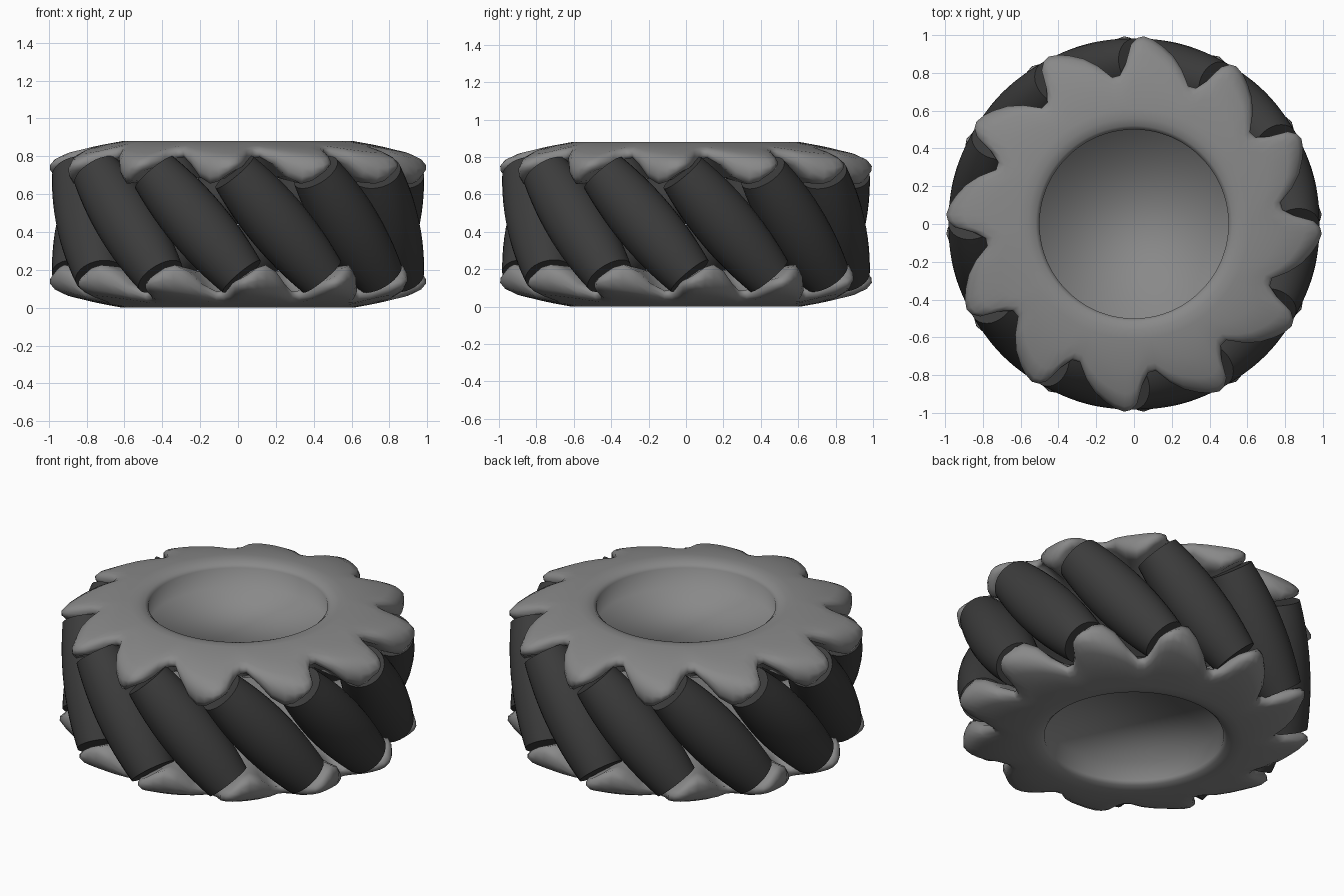
import bpy, bmesh
from math import sin, cos, pi, radians, sqrt
from mathutils import Matrix

if "Cube" in bpy.data.objects:
    bpy.data.objects.remove(bpy.data.objects["Cube"])

N = 12           # rollers and teeth
H = 0.88         # overall height


def material(name, v):
    m = bpy.data.materials.new(name)
    m.diffuse_color = (v, v, v, 1)
    m.use_nodes = True
    m.node_tree.nodes["Principled BSDF"].inputs["Base Color"].default_value = m.diffuse_color
    return m


def finish(name, bm, mat):
    bmesh.ops.recalc_face_normals(bm, faces=bm.faces)
    me = bpy.data.meshes.new(name)
    bm.to_mesh(me)
    bm.free()
    me.materials.append(mat)
    ob = bpy.data.objects.new(name, me)
    bpy.context.collection.objects.link(ob)
    for p in me.polygons:
        p.use_smooth = True
    return ob


def skin(bm, rings):
    # bridges closed vertex rings and caps both ends
    n = len(rings[0])
    for a, b in zip(rings, rings[1:]):
        for i in range(n):
            j = (i + 1) % n
            bm.faces.new((a[i], a[j], b[j], b[i]))
    bm.faces.new(rings[0])
    bm.faces.new(rings[-1])


plate_mat = material("plate_grey", 0.25)
roller_mat = material("roller_dark", 0.045)

# one saw tooth: angle past the tip, outer radius, underside height
TOOTH = [(0, .985, .725), (2, .95, .74), (4, .85, .765), (6.5, .79, .79), (9.5, .785, .795),
         (14, .86, .755), (18, .915, .69), (22, .955, .655), (25, .98, .67), (28, .995, .705)]


def top_z(r):
    return H - 0.085 * (max(0, r - 0.6) / 0.38) ** 1.25


def toothed_plate(name, flip):
    bm = bmesh.new()
    columns = []
    for k in range(N):
        for off, R, zu in TOOTH:
            a = radians(89 + 30 * k + off)
            zt = top_z(R)

            def mix(f):
                return 0.62 + (R - 0.62) * f
            # recess floor, wall, rim, crown, rounded edge, underside
            prof = [(.50, .73), (.50, .85), (.52, .868), (.56, .878), (.61, H),
                    (mix(.4), top_z(mix(.4))), (mix(.75), top_z(mix(.75))),
                    (mix(.93), zt + (zu - zt) * .08), (R, zt + (zu - zt) * .45),
                    (R - .002, zt + (zu - zt) * .75), (mix(.93), zu),
                    (mix(.7), zu + .005), (mix(.3), .5 * zu + .345), (.60, .685)]
            columns.append([bm.verts.new((r * cos(a), r * sin(a), z)) for r, z in prof])
    skin(bm, [list(ring) for ring in zip(*columns)])
    if flip:   # lower plate is the upper one turned over
        bm.transform(Matrix.Translation((0, 0, H)) @ Matrix.Rotation(pi, 4, 'Y'))
    return finish(name, bm, plate_mat)


toothed_plate("upper_toothed_plate", False)
toothed_plate("lower_toothed_plate", True)

# barrel rollers, tilted so their outsides lie on one cylinder
TILT, AXIS_R, OUTER_R, HALF = radians(41), 0.82, 0.985, 0.365
for k in range(N):
    bm = bmesh.new()
    rings = []
    for i in range(13):
        s = HALF * (i / 6 - 1)
        rad = OUTER_R - sqrt(AXIS_R ** 2 + (s * sin(TILT)) ** 2)
        rings.append([bm.verts.new((rad * cos(2 * pi * j / 28), rad * sin(2 * pi * j / 28), s))
                      for j in range(28)])
    skin(bm, rings)
    ob = finish(f"roller_{k + 1}", bm, roller_mat)
    ob.matrix_world = (Matrix.Rotation(radians(15 + 30 * k), 4, 'Z')
                       @ Matrix.Translation((AXIS_R, 0, H / 2))
                       @ Matrix.Rotation(TILT, 4, 'X'))
    bpy.ops.object.select_all(action='DESELECT')
    ob.select_set(True)
    bpy.context.view_layer.objects.active = ob
    bpy.ops.object.shade_smooth_by_angle(angle=radians(40))
